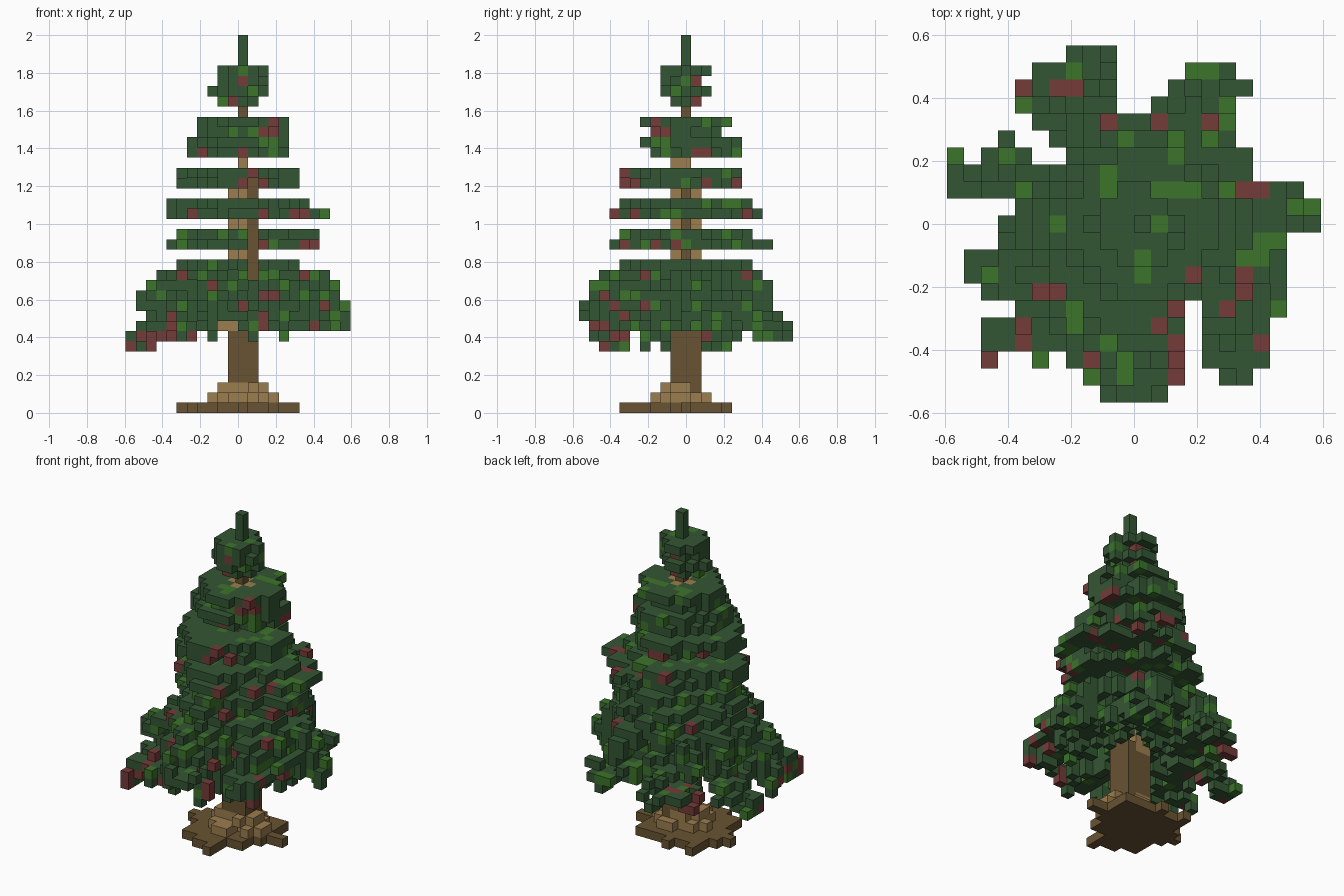
import bpy
import bmesh
import math
import random

cube = bpy.data.objects.get("Cube")
if cube:
    bpy.data.objects.remove(cube, do_unlink=True)

random.seed(5)
V = 2 / 37  # edge length of one block


def make_material(name, rgb):
    mat = bpy.data.materials.new(name)
    mat.use_nodes = True
    mat.diffuse_color = (*rgb, 1)
    mat.node_tree.nodes["Principled BSDF"].inputs["Base Color"].default_value = (*rgb, 1)
    return mat


MATERIALS = [
    make_material("dark_needles", (0.034, 0.092, 0.034)),
    make_material("bright_needles", (0.045, 0.172, 0.024)),
    make_material("red_brown_cones", (0.172, 0.043, 0.040)),
    make_material("dark_bark", (0.140, 0.087, 0.032)),
    make_material("light_bark", (0.330, 0.205, 0.078)),
]
DARK, BRIGHT, RED, BARK, LIGHT = range(len(MATERIALS))
AXES = [(a, s) for a in range(3) for s in (-1, 1)]


def block_object(name, cells):
    """Build the outer faces of a set of blocks: {(i, j, k): material}."""
    bm = bmesh.new()
    cache = {}

    def vert(p):
        if p not in cache:
            cache[p] = bm.verts.new((p[0] * V, (p[1] - 0.5) * V, p[2] * V))
        return cache[p]

    for cell, mat in cells.items():
        for axis, sign in AXES:
            neighbour = list(cell)
            neighbour[axis] += sign
            if tuple(neighbour) in cells:
                continue
            u, w = (axis + 1) % 3, (axis + 2) % 3
            ring = [(0, 0), (1, 0), (1, 1), (0, 1)]
            corners = []
            for du, dw in (ring if sign > 0 else reversed(ring)):
                p = list(cell)
                p[axis] += sign > 0
                p[u] += du
                p[w] += dw
                corners.append(vert(tuple(p)))
            bm.faces.new(corners).material_index = mat
    mesh = bpy.data.meshes.new(name)
    bm.to_mesh(mesh)
    bm.free()
    for mat in MATERIALS:
        mesh.materials.append(mat)
    obj = bpy.data.objects.new(name, mesh)
    bpy.context.collection.objects.link(obj)


def lobed_layer(x0, x1, y0, y1, lobes, depth, phase=0):
    """Cells of a lobed disc filling the given range of blocks."""
    cx, cy = (x0 + x1) / 2, (y0 + y1) / 2
    rx, ry = (x1 - x0 + 1) / 2, (y1 - y0 + 1) / 2
    for i in range(x0, x1 + 1):
        for j in range(y0, y1 + 1):
            dx, dy = (i - cx) / rx, (j - cy) / ry
            wave = math.cos(lobes * math.atan2(dy, dx) + phase)
            limit = 1.04 - depth * (1 - wave) / 2 + random.uniform(-0.1, 0.06)
            if math.hypot(dx, dy) < limit:
                yield i, j


# Roots: a jagged foot with a reach per compass direction, then broken rings
REACH = [6, 5.2, 4.6, 6, 6.2, 5.8, 6.6, 4.2]
roots = {}
for i in range(-6, 6):
    for j in range(-6, 5):
        turn = (math.atan2(j, i + 0.5) / math.tau * 8) % 8
        a, f = int(turn) % 8, turn % 1
        reach = REACH[a] * (1 - f) + REACH[(a + 1) % 8] * f
        reach -= 1.3 * math.sin(math.pi * f) + random.uniform(-0.2, 0.4)
        if math.hypot(i + 0.5, j) < reach:
            roots[i, j, 0] = BARK
for k, box in ((1, (-3, 3, -3, 2)), (2, (-2, 2, -2, 1))):
    for i, j in lobed_layer(*box, 4, 0.2):
        if random.random() < 0.85:
            roots[i, j, k] = LIGHT
block_object("roots", roots)

# Trunk: square below, cross-shaped in the crown, single column at the top
trunk = {(-2, -1, 8): LIGHT, (0, -1, 24): LIGHT}
for k in range(1, 34):
    for i in (-1, 0, 1):
        for j in (-1, 0, 1):
            cross = (k < 23 or k == 28) and i * j == 0
            if k < 9 or cross or i == j == 0:
                dark = k < 8 or k > 28 or (i == 1 and k < 23)
                trunk[i, j, k] = BARK if dark else LIGHT
block_object("trunk", trunk)

# Plan outline of the crown, row by row from back to front
PLAN = [
    [(-4, -1)], [(-6, -1), (3, 6)], [(-7, -1), (2, 7)], [(-7, -1), (1, 6)],
    [(-6, 6)], [(-8, -7), (-5, 6)], [(-11, -10), (-9, -6), (-4, 7)],
    [(-11, 7)], [(-11, 10)], [(-7, 11)], [(-8, 11)], [(-8, 9)], [(-10, 9)],
    [(-10, 9)], [(-9, 9)], [(-7, 3), (4, 9)], [(-9, 3), (4, 8)],
    [(-9, 3), (4, 8)], [(-9, -8), (-6, -5), (-4, 3), (4, 8)],
    [(-3, 3), (5, 7)], [(-2, 2)],
]
outline = {(i, 10 - row) for row, spans in enumerate(PLAN)
           for a, b in spans for i in range(a, b)}


def add_needles(cells, i, j, k, red=0.02):
    """Add one needle block, leaving the trunk and the front gaps open."""
    slit = i == 1 and j < 0 and (13 <= k <= 18 or k == 22)
    stub_gap = i in (-2, -1) and j < 0 and k <= 8
    if (i, j) in outline and (i, j, k) not in trunk and not slit and not stub_gap:
        pick = random.random()
        cells[i, j, k] = RED if pick < red else BRIGHT if pick < red + 0.18 else DARK


# Lowest boughs: fill the plan, drooping outwards
lower = {}
for i, j in sorted(outline):
    r = math.hypot(i, j)
    if r < 2:
        continue
    floor = 6 if i < -7 else 7 if r > 8.5 and random.random() < 0.5 else 8
    top = round(12.2 - 0.37 * r + 0.12 * i - 0.08 * j + random.uniform(-0.8, 0.8))
    top = max(floor, min(12, top))
    for k in range(max(floor, top - random.choice((0, 1, 1, 2))), top + 1):
        add_needles(lower, i, j, k, 0.1 if r > 9.5 else 0.02)

# Second boughs: a domed, lobed skirt above the lowest ones
skirt = {}
for i, j in lobed_layer(-10, 9, -9, 9, 6, 0.33, 4.71):
    r = math.hypot(i, j)
    top = 14 - max(0, round((r - 5) * 0.5 + random.uniform(-0.4, 0.7)))
    for k in range(top - random.choice((0, 1, 1, 2)), top + 1):
        add_needles(skirt, i, j, k)

# Upper tiers: (name, bottom layer, lobe depth, block ranges of each layer upwards)
TIERS = [
    ("third_boughs", 16, 0.22, [(-7, 7, -7, 8), (-6, 7, -6, 6)]),
    ("fourth_boughs", 19, 0.22, [(-7, 8, -7, 7), (-7, 6, -6, 6)]),
    ("fifth_boughs", 22, 0.2, [(-6, 5, -6, 5), (-6, 5, -6, 5)]),
    ("sixth_boughs", 25, 0.12, [(-5, 4, -3, 5), (-5, 4, -4, 5),
                                (-4, 4, -3, 3), (-4, 4, -4, 4)]),
    ("crown_boughs", 30, 0.25, [(-2, 1, -1, 1), (-3, 2, -2, 2),
                                (-2, 2, -2, 1), (-2, 2, -2, 2)]),
]
boughs = {"lower_boughs": lower, "second_boughs": skirt}
for name, base, depth, layers in TIERS:
    boughs[name] = cells = {}
    for step, box in enumerate(layers):
        for i, j in lobed_layer(*box, 4, depth):
            add_needles(cells, i, j, base + step, 0 if step % 2 else 0.05)


def paint_outermost(axis, sign, spots, colour):
    """Colour the outermost needle block along an axis at each spot."""
    for spot in spots:
        line = [(sign * c[axis], c, cells) for cells in boughs.values() for c in cells
                if c[:axis] + c[axis + 1:] == spot]
        if line:
            _, cell, cells = max(line, key=lambda item: item[0])
            cells[cell] = colour


# Cones and fresh shoots showing on the top, front and left of the crown
paint_outermost(2, 1, outline, DARK)
paint_outermost(2, 1, [
    (-11, 4), (-4, 9), (-7, 8), (-7, 7), (3, 9), (4, 9), (5, 7), (5, 6), (-8, 4),
    (-7, 2), (-2, 3), (-2, 2), (2, 5), (2, 4), (4, 5), (1, 2), (2, 2), (3, 2),
    (1, 0), (0, -2), (0, -3), (9, 1), (10, 1), (7, -1), (6, -2), (7, -2), (8, -1),
    (-5, 0), (-9, -3), (-4, -5), (-4, -6), (-6, -8), (-2, -7), (-3, -9), (-1, -8),
    (-1, -9), (7, -9), (8, -5), (5, 2), (-1, 5)], BRIGHT)
paint_outermost(2, 1, [
    (-5, 8), (-4, 8), (-2, 6), (1, 6), (4, 6), (6, 2), (7, 2), (3, -3), (6, -3),
    (6, -4), (-5, -4), (1, -6), (-7, -6), (-7, -7), (-9, -8), (2, -8), (2, -9)], RED)
paint_outermost(1, -1, [
    (-1, 30), (2, 27), (3, 27), (-4, 25), (0, 25), (2, 22), (2, 19), (-6, 13),
    (-3, 12), (3, 11), (8, 10), (-11, 6), (-9, 6), (-10, 7), (-7, 7), (-7, 8),
    (2, 8), (0, 7), (7, 8)], RED)
paint_outermost(0, 1, [
    (1, 32), (1, 30), (-3, 27), (1, 25), (2, 25), (2, 22), (-5, 19), (-3, 16),
    (6, 13), (-7, 10), (-6, 9), (-9, 8), (-8, 8), (-7, 7), (-8, 6), (2, 7)], RED)
for name, cells in boughs.items():
    block_object(name, cells)

# Tip: a single upright shoot
block_object("tip", {(0, 0, k): DARK for k in range(34, 37)})
